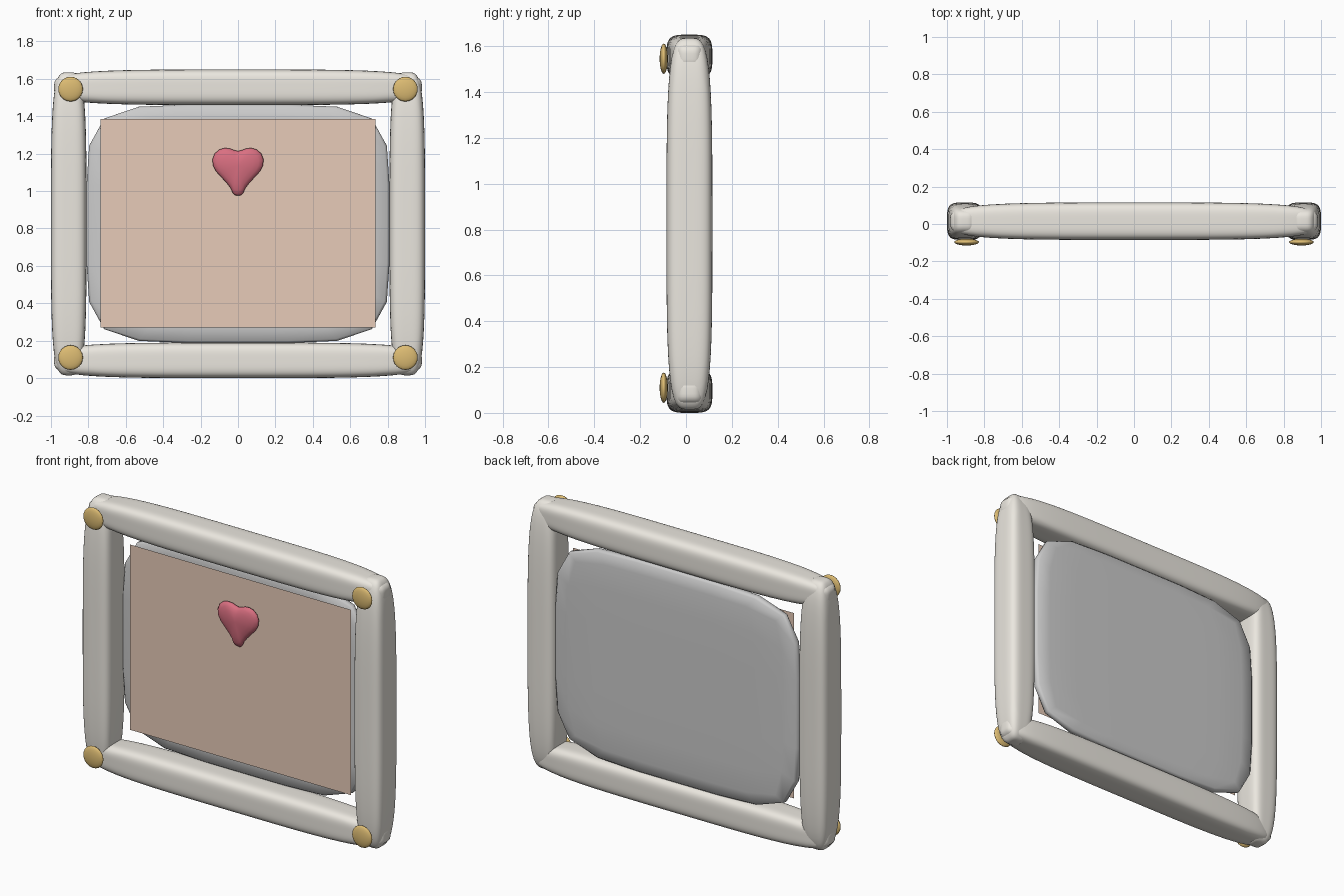
import bpy, bmesh, math
from mathutils import Vector

if "Cube" in bpy.data.objects:
    bpy.data.objects.remove(bpy.data.objects["Cube"])


def material(name, rgb):
    m = bpy.data.materials.new(name)
    m.diffuse_color = (*rgb, 1)
    m.use_nodes = True
    m.node_tree.nodes["Principled BSDF"].inputs["Base Color"].default_value = m.diffuse_color
    return m


CREAM = material("cream", (0.83, 0.80, 0.74))
GOLD = material("gold", (0.72, 0.50, 0.17))
PAPER = material("paper", (0.80, 0.60, 0.48))
RED = material("red", (0.70, 0.16, 0.22))
GREY = material("backing_grey", (0.55, 0.55, 0.56))


def finish(bm, name, mat, smooth=True):
    bmesh.ops.recalc_face_normals(bm, faces=bm.faces)
    for f in bm.faces:
        f.smooth = smooth
    me = bpy.data.meshes.new(name)
    bm.to_mesh(me)
    bm.free()
    me.materials.append(mat)
    ob = bpy.data.objects.new(name, me)
    bpy.context.collection.objects.link(ob)
    return ob


def pillow(name, centre, half, power, cells, mat):
    """Cube grid pulled onto a superellipsoid: a puffy, tapered block."""
    bm = bmesh.new()
    bmesh.ops.create_cube(bm, size=2)
    bmesh.ops.subdivide_edges(bm, edges=bm.edges[:], cuts=cells - 1, use_grid_fill=True)
    for v in bm.verts:
        r = sum(abs(c) ** power for c in v.co) ** (1 / power)
        v.co = Vector(centre[i] + half[i] * v.co[i] / r for i in range(3))
    return finish(bm, name, mat)


# Frame bars
for label, z in (("bottom", 0.095), ("top", 1.555)):
    pillow(label + "_bar", (0, 0.015, z), (0.983, 0.1, 0.095), 4, 16, CREAM)
for label, x in (("left", -0.905), ("right", 0.905)):
    pillow(label + "_bar", (x, 0.015, 0.825), (0.095, 0.1, 0.81), 4, 16, CREAM)

# Backing board
pillow("backing_board", (0, 0.073, 0.825), (0.81, 0.036, 0.637), 5.6, 6, GREY)

# Picture sheet
bm = bmesh.new()
bm.faces.new([bm.verts.new((x, 0.025, z)) for x, z in
              ((-0.735, 0.27), (0.735, 0.27), (0.735, 1.385), (-0.735, 1.385))])
finish(bm, "picture_sheet", PAPER, False)

# Corner studs
for sx, side in ((-1, "left"), (1, "right")):
    for z, level in ((0.11, "lower"), (1.545, "upper")):
        bm = bmesh.new()
        bmesh.ops.create_uvsphere(bm, u_segments=24, v_segments=12, radius=1)
        for v in bm.verts:
            v.co = Vector((sx * 0.895 + 0.066 * v.co.x, -0.097 + 0.018 * v.co.z,
                           z + 0.066 * v.co.y))
        finish(bm, f"{level}_{side}_stud", GOLD)

# Puffy heart: half outline mirrored, then domed front and back
half = [(0.022, 1.219), (0.045, 1.228), (0.072, 1.23), (0.1, 1.222), (0.125, 1.2),
        (0.137, 1.168), (0.133, 1.135), (0.117, 1.105), (0.09, 1.075), (0.06, 1.043),
        (0.04, 1.017), (0.029, 0.992), (0.018, 0.979)]
outline = [(0, 1.214)] + half + [(0, 0.975)] + [(-x, z) for x, z in reversed(half)]
bm = bmesh.new()
cy, cz, depth, steps = 0.003, 1.135, 0.032, 10
rings = []
for k in range(1, steps):
    t = -math.pi / 2 + math.pi * k / steps
    s = math.cos(t)
    rings.append([bm.verts.new((x * s, cy + depth * math.sin(t), cz + (z - cz) * s))
                  for x, z in outline])
n = len(outline)
for a, b in zip(rings, rings[1:]):
    for i in range(n):
        j = (i + 1) % n
        bm.faces.new((a[i], a[j], b[j], b[i]))
for ring, y in ((rings[0], cy - depth), (rings[-1], cy + depth)):
    tip = bm.verts.new((0, y, cz))
    for i in range(n):
        bm.faces.new((ring[i], ring[(i + 1) % n], tip))
finish(bm, "heart", RED)
